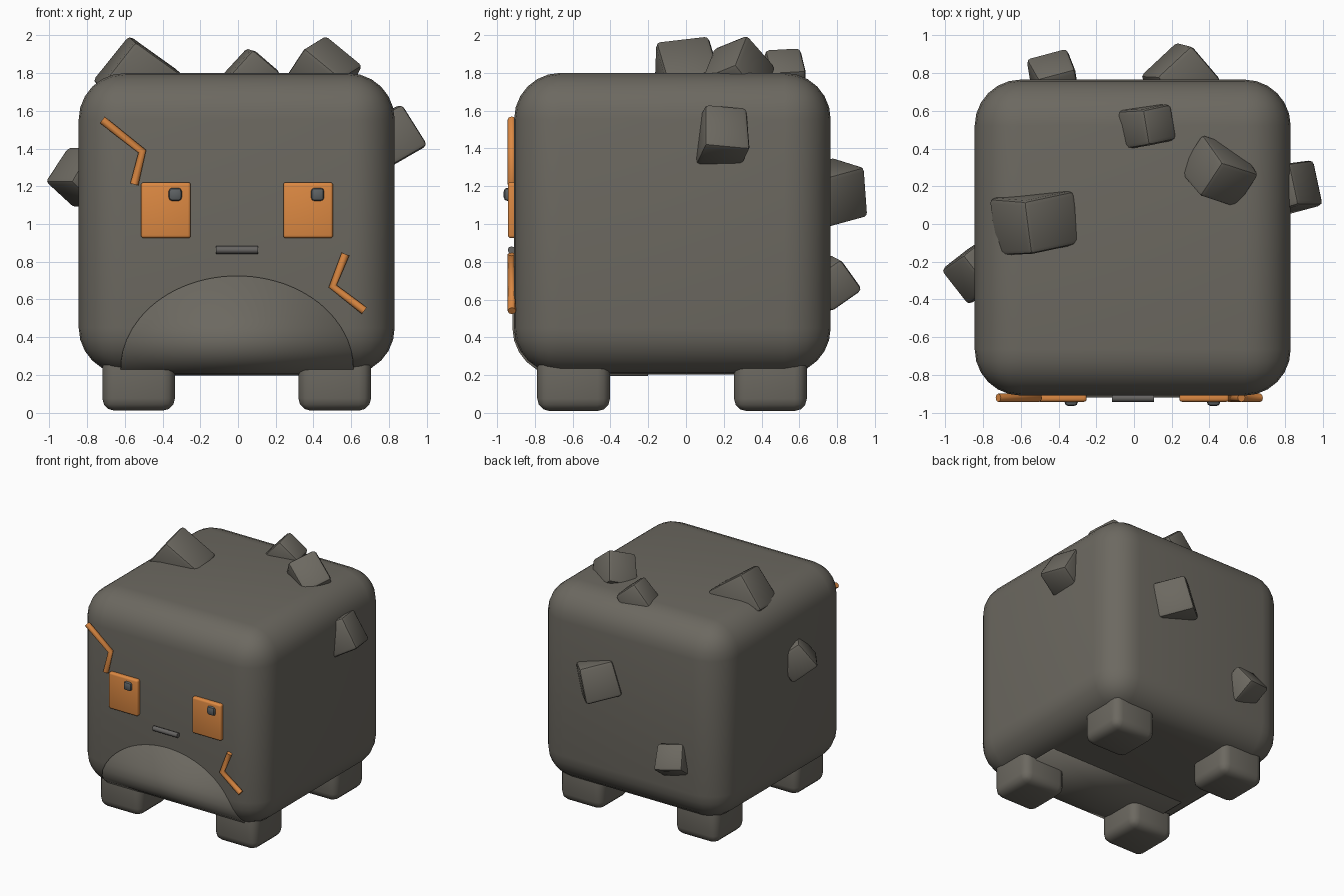
import bpy, bmesh
from math import radians, sqrt, sin, cos, pi
from mathutils import Vector, Euler

if "Cube" in bpy.data.objects:
    bpy.data.objects.remove(bpy.data.objects["Cube"])


def material(name, rgb):
    m = bpy.data.materials.new(name)
    m.use_nodes = True
    m.diffuse_color = (*rgb, 1)
    m.node_tree.nodes["Principled BSDF"].inputs["Base Color"].default_value = (*rgb, 1)
    return m


STONE = material("stone grey", (0.15, 0.14, 0.118))
ORANGE = material("glowing orange", (0.72, 0.25, 0.055))
SLATE = material("pupil slate", (0.11, 0.12, 0.125))
MOUTH = material("mouth grey", (0.13, 0.125, 0.12))


def finish(bm, name, mat):
    bmesh.ops.recalc_face_normals(bm, faces=bm.faces)
    mesh = bpy.data.meshes.new(name)
    bm.to_mesh(mesh)
    bm.free()
    mesh.materials.append(mat)
    ob = bpy.data.objects.new(name, mesh)
    bpy.context.collection.objects.link(ob)
    bpy.ops.object.select_all(action='DESELECT')
    ob.select_set(True)
    bpy.context.view_layer.objects.active = ob
    bpy.ops.object.shade_smooth_by_angle(angle=radians(36))
    return ob


def rounded_box(name, mat, centre, size, bevel, segments=3, turn=(0, 0, 0), taper=1.0):
    bm = bmesh.new()
    bmesh.ops.create_cube(bm, size=1)
    for v in bm.verts:
        k = taper if v.co.z > 0 else 1
        v.co = Vector((v.co.x * size[0] * k, v.co.y * size[1] * k, v.co.z * size[2]))
    bmesh.ops.bevel(bm, geom=bm.edges[:], offset=bevel, segments=segments,
                    profile=0.5, affect='EDGES', clamp_overlap=True)
    ob = finish(bm, name, mat)
    ob.location = centre
    ob.rotation_euler = Euler([radians(a) for a in turn])
    return ob


def rod(name, mat, points, radius):
    curve = bpy.data.curves.new(name, 'CURVE')
    curve.dimensions = '3D'
    curve.bevel_depth = radius
    curve.bevel_resolution = 2
    curve.use_fill_caps = True
    line = curve.splines.new('POLY')
    line.points.add(len(points) - 1)
    for p, co in zip(line.points, points):
        p.co = (*co, 1)
    curve.materials.append(mat)
    ob = bpy.data.objects.new(name, curve)
    bpy.context.collection.objects.link(ob)
    return ob


# Body block
FRONT, BOTTOM, ROUND = -0.91, 0.205, 0.245
rounded_box("body", STONE, (-0.007, -0.072, 1.002), (1.676, 1.676, 1.596), ROUND, 6)

# Belly plate: arch wrapped around the lower front edge and under the body
GAP, BASE, TOP, HALF = 0.009, 0.23, 0.725, 0.617
path = []
for i in range(15):
    z = BASE + (TOP - BASE) * cos(i / 14 * pi / 2 * 0.63)
    if z > BOTTOM + ROUND:
        path.append((FRONT - GAP, z))
for i in range(7):
    a = i / 6 * pi / 2
    path.append((FRONT + ROUND - (ROUND + GAP) * cos(a),
                 BOTTOM + ROUND - (ROUND + GAP) * sin(a)))
path.append((-0.2, BOTTOM - GAP))
bm = bmesh.new()
rows = []
for y, z in path:
    t = max(0, (z - BASE) / (TOP - BASE))
    w = max(HALF * sqrt(max(0, 1 - t * t)), 0.003)
    rows.append([bm.verts.new((-0.005 + s * w, y, z)) for s in (-1, 1)])
for a, b in zip(rows, rows[1:]):
    bm.faces.new((a[0], a[1], b[1], b[0]))
belly = finish(bm, "belly_plate", STONE)
solid = belly.modifiers.new("thickness", 'SOLIDIFY')
solid.thickness = 0.02
solid.offset = -1

# Feet
for xname, x in (("right", -0.527), ("left", 0.513)):
    for yname, y in (("front", -0.595), ("back", 0.447)):
        rounded_box(f"{yname}_{xname}_foot", STONE, (x, y, 0.185),
                    (0.385, 0.385, 0.35), 0.065, 3)

# Eyes and pupils
for side, x in (("right", -0.383), ("left", 0.372)):
    rounded_box(side + "_eye", ORANGE, (x, -0.92, 1.073), (0.264, 0.046, 0.296), 0.015, 3)
    rounded_box(side + "_pupil", SLATE, (x + 0.05, -0.945, 1.157),
                (0.07, 0.04, 0.07), 0.019, 2)

# Mouth bar
rod("mouth", MOUTH, [(-0.117, -0.924, 0.862), (0.105, -0.924, 0.862)], 0.02)

# Glowing cracks
cracks = {
    "brow_crack": [(-0.72, 1.552), (-0.508, 1.385), (-0.55, 1.21)],
    "cheek_crack": [(0.57, 0.84), (0.502, 0.67), (0.67, 0.54)],
}
for name, pts in cracks.items():
    rod(name, ORANGE, [(x, -0.922, z) for x, z in pts], 0.022)

# Rocks: name, centre, size, turn
rocks = [
    ("top_right_rock", (-0.52, 0.01, 1.765), (0.36, 0.31, 0.31), (8, 35, 12)),
    ("top_left_rock", (0.455, 0.275, 1.795), (0.29, 0.25, 0.26), (24, 38, -18)),
    ("top_back_rock", (0.07, 0.52, 1.785), (0.22, 0.21, 0.22), (4, 40, 12)),
    ("left_side_rock", (0.815, 0.19, 1.46), (0.25, 0.25, 0.26), (-6, -29, 15)),
    ("right_side_rock", (-0.825, -0.24, 1.25), (0.24, 0.24, 0.24), (0, 36, 38)),
    ("back_left_rock", (0.255, 0.77, 1.17), (0.28, 0.28, 0.28), (12, 12, 43)),
    ("back_right_rock", (-0.425, 0.77, 0.69), (0.23, 0.21, 0.21), (35, 8, 15)),
]
for name, centre, size, turn in rocks:
    rounded_box(name, STONE, centre, size, 0.025, 2, turn, 0.92)
